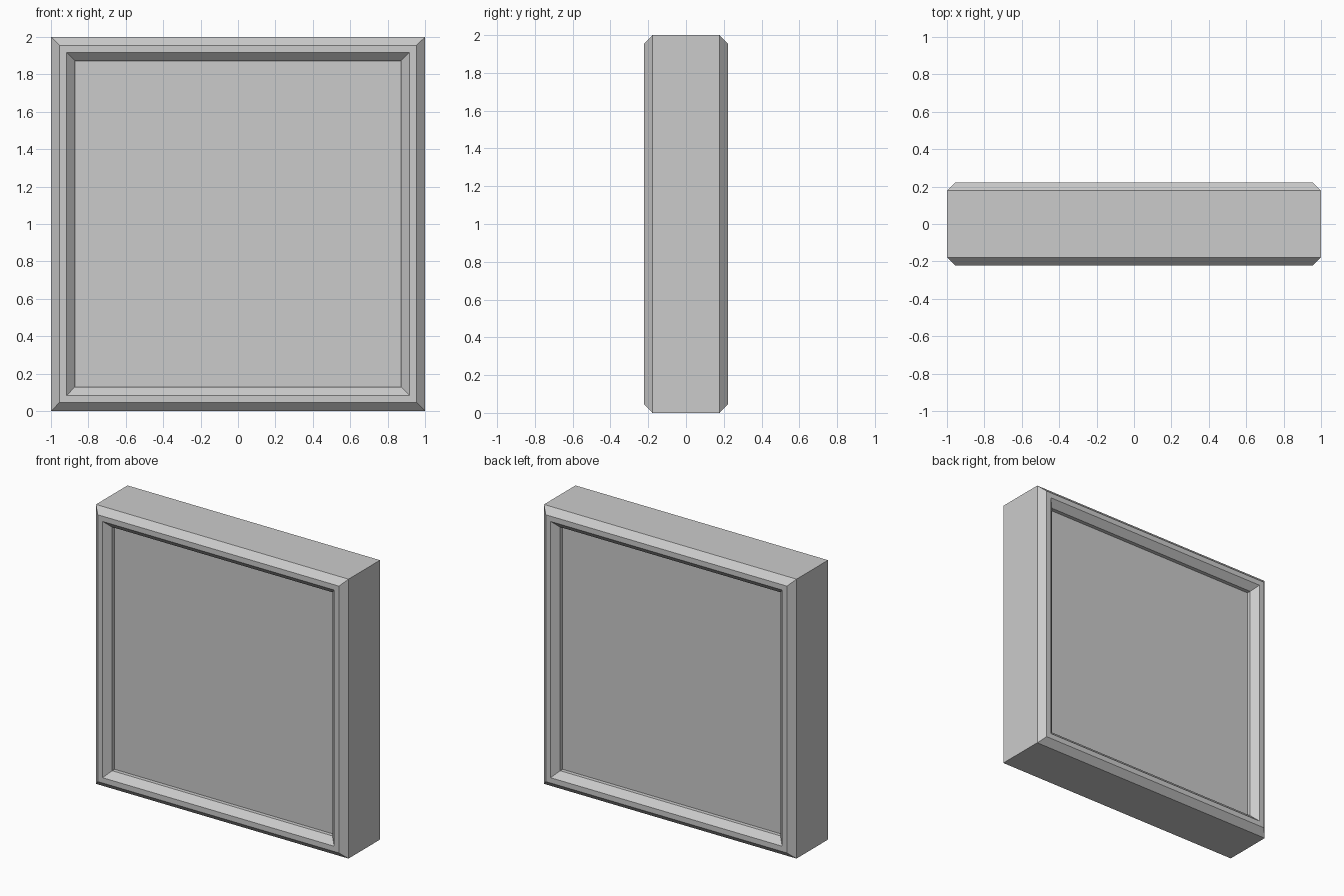
import bpy, bmesh

if "Cube" in bpy.data.objects:
    bpy.data.objects.remove(bpy.data.objects["Cube"])

# Frame cross-section: (distance from centre, depth), closed loop
C = 0.045
PROFILE = [(1.0, -0.178), (1 - C, -0.222), (0.917, -0.222), (0.872, -0.178),
           (0.872, 0.178), (0.917, 0.222), (1 - C, 0.222), (1.0, 0.178)]
CORNERS = [(-1, -1), (1, -1), (1, 1), (-1, 1)]


def finish(name, bm):
    bmesh.ops.recalc_face_normals(bm, faces=bm.faces)
    mesh = bpy.data.meshes.new(name)
    bm.to_mesh(mesh)
    bm.free()
    obj = bpy.data.objects.new(name, mesh)
    bpy.context.collection.objects.link(obj)
    return obj


# Chamfered square frame: mitred sweep of the profile round four corners
bm = bmesh.new()
rings = [[bm.verts.new((sx * r, y, 1 + sz * r)) for r, y in PROFILE]
         for sx, sz in CORNERS]
n = len(PROFILE)
for i in range(4):
    a, b = rings[i], rings[(i + 1) % 4]
    for j in range(n):
        k = (j + 1) % n
        bm.faces.new((a[j], a[k], b[k], b[j]))
finish("frame", bm)

# Recessed panel filling the opening, set back equally on both sides
bm = bmesh.new()
bmesh.ops.create_cube(bm, size=1)
bmesh.ops.scale(bm, vec=(1.744, 0.30, 1.744), verts=bm.verts)
bmesh.ops.translate(bm, vec=(0, 0, 1), verts=bm.verts)
finish("panel", bm)
